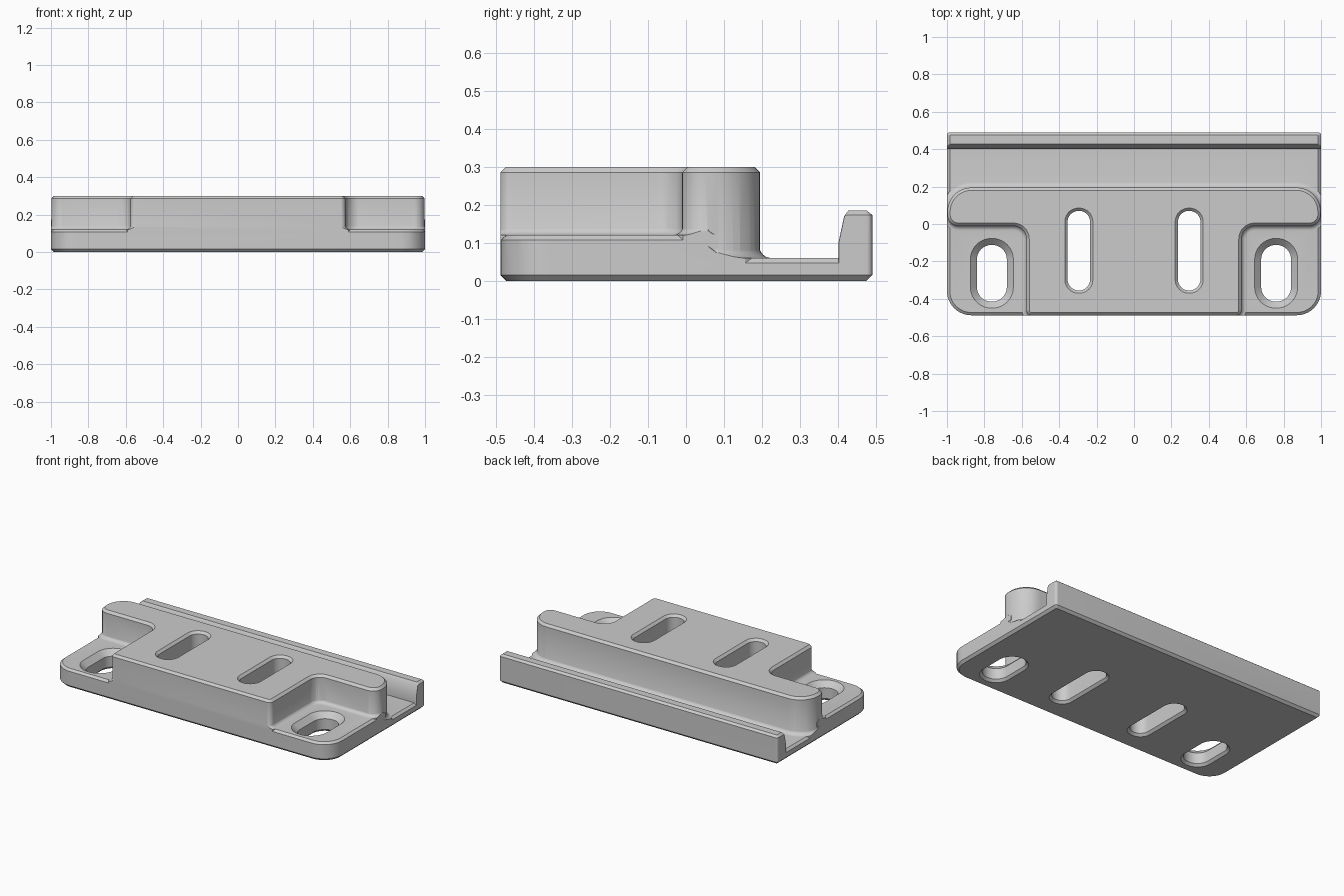
import bpy
import bmesh
from math import cos, sin, pi, radians
from mathutils import Vector

cube = bpy.data.objects.get("Cube")
if cube:
    bpy.data.objects.remove(cube, do_unlink=True)

grey = bpy.data.materials.new("plain grey")
grey.use_nodes = True
colour = (0.6, 0.6, 0.6, 1)
grey.diffuse_color = colour
grey.node_tree.nodes["Principled BSDF"].inputs["Base Color"].default_value = colour

CH = 0.015          # chamfer width
FRONT, BACK = -0.488, 0.49


def outline(corners, grow=0.0, steps=10):
    """Counter-clockwise (x, y, radius) corners, rounded and grown outward."""
    pts = []
    n = len(corners)
    for i, (x, y, r) in enumerate(corners):
        p = Vector((x, y))
        a = (p - Vector(corners[i - 1][:2])).normalized()
        b = (Vector(corners[(i + 1) % n][:2]) - p).normalized()
        turn = 1 if a.x * b.y - a.y * b.x > 0 else -1
        na, nb = Vector((a.y, -a.x)), Vector((b.y, -b.x))
        r = max(r + turn * grow, 0.002)
        centre = p + grow * (na + nb) - turn * r * (na + nb)
        for k in range(steps + 1):
            t = k / steps * pi / 2
            pts.append(centre + turn * r * (na * cos(t) + nb * sin(t)))
    return pts


def loft(name, layers):
    """Solid through (corners, grow, z) layers."""
    bm = bmesh.new()
    rings = [[bm.verts.new((p.x, p.y, z)) for p in outline(c, g)] for c, g, z in layers]
    bm.faces.new(rings[0][::-1])
    bm.faces.new(rings[-1])
    for low, high in zip(rings, rings[1:]):
        for i in range(len(low)):
            j = (i + 1) % len(low)
            bm.faces.new((low[i], low[j], high[j], high[i]))
    mesh = bpy.data.meshes.new(name)
    bm.to_mesh(mesh)
    bm.free()
    mesh.materials.append(grey)
    obj = bpy.data.objects.new(name, mesh)
    bpy.context.collection.objects.link(obj)
    return obj


def combine(target, tool, operation):
    mod = target.modifiers.new("cut", "BOOLEAN")
    mod.object, mod.operation, mod.solver = tool, operation, "MANIFOLD"
    bpy.context.view_layer.objects.active = target
    bpy.ops.object.modifier_apply(modifier=mod.name)
    bpy.data.objects.remove(tool, do_unlink=True)


def box(x, y0, y1, r_front, r_back):
    return [(-x, y0, r_front), (x, y0, r_front), (x, y1, r_back), (-x, y1, r_back)]


def tee(front, back, r_back):
    right = [(0.575, front, 0.03), (0.575, -0.01, 0.07),
             (0.998, -0.01, 0.06), (0.998, back, r_back)]
    return right + [(-x, y, r) for x, y, r in reversed(right)]


def flare(shape, z, r):
    """Concave fillet around the foot of a wall."""
    rings = [(shape, r, z - 0.03)]
    for k in range(7):
        t = k / 6 * pi / 2
        rings.append((shape, r * (1 - sin(t)) - 0.002 * k / 6, z + r * (1 - cos(t))))
    return rings


# Floor of the rear channel
plate = box(1, FRONT, BACK, 0.13, 0.015)
bracket = loft("mounting_bracket", [(plate, 0.002, -0.05), (plate, 0.002, 0.06 - CH),
                                    (plate, -CH, 0.06)])

# Front pads, sloping down into the channel
pad = lambda y: box(1, FRONT, y, 0.13, 0.01)
parts = [loft("front_pads", [(pad(0.13), 0.003, -0.04), (pad(0.13), 0.003, 0.05),
                             (pad(0.08), 0.003, 0.075), (pad(0.04), 0.003, 0.105),
                             (pad(0.04), -CH, 0.12)])]

# Raised lip along the rear edge
lip = lambda y: box(1, y, BACK, 0.004, 0.015)
parts.append(loft("rear_lip", [(lip(0.405), 0.004, 0.02), (lip(0.405), 0.004, 0.1),
                               (lip(0.42), 0.004, 0.17), (lip(0.412), -CH, 0.185)]))

# Raised body and the fillets at its foot
body = tee(FRONT - 0.001, 0.195, 0.13)
parts.append(loft("raised_body", [(body, 0, 0.03), (body, 0, 0.3 - CH), (body, -CH, 0.3)]))
parts.append(loft("pad_fillet", flare(tee(FRONT, 0.06, 0.005), 0.12, 0.025)))
parts.append(loft("channel_fillet", flare(box(0.998, -0.01, 0.195, 0.06, 0.13), 0.06, 0.03)))
for part in parts:
    combine(bracket, part, "UNION")

# Trim to the plate outline with a chamfered underside
trim = loft("trim", [(plate, -CH, 0), (plate, 0, CH), (plate, 0, 0.5)])
combine(bracket, trim, "INTERSECT")


# Slots with chamfered rims
def slot(x, y0, y1, half, top, rim):
    r = half - 0.002
    shape = box(half, y0, y1, r, r)
    shape = [(x + px, py, pr) for px, py, pr in shape]
    over = 0.02
    cutter = loft("slot", [(shape, CH + over, -over), (shape, 0, CH), (shape, 0, top - rim),
                           (shape, rim + over, top + over)])
    combine(bracket, cutter, "DIFFERENCE")


for side in (-1, 1):
    slot(side * 0.295, -0.355, 0.07, 0.06, 0.3, CH)
    slot(side * 0.76, -0.415, -0.112, 0.08, 0.12, 0.035)

bpy.context.view_layer.objects.active = bracket
bracket.select_set(True)
bpy.ops.object.shade_smooth_by_angle(angle=radians(30))
